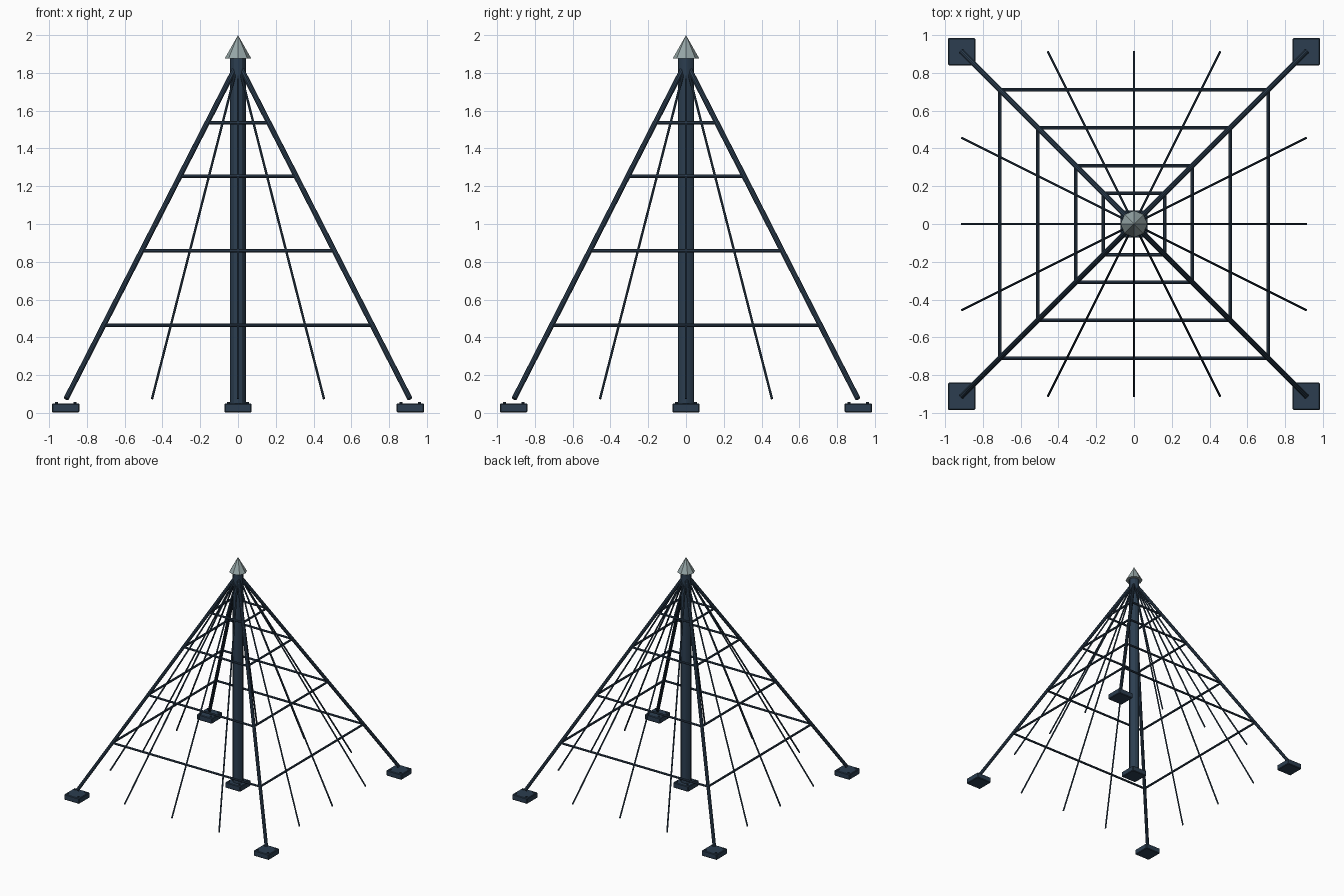
import bpy
import math
from mathutils import Vector

cube = bpy.data.objects.get("Cube")
if cube:
    bpy.data.objects.remove(cube, do_unlink=True)


def make_material(name, rgb):
    mat = bpy.data.materials.new(name)
    mat.use_nodes = True
    mat.diffuse_color = (*rgb, 1)
    mat.node_tree.nodes["Principled BSDF"].inputs["Base Color"].default_value = (*rgb, 1)
    return mat


STEEL = make_material("dark slate steel", (0.025, 0.048, 0.08))
GREY = make_material("pale grey metal", (0.30, 0.376, 0.381))


def finish(name, mat, smooth=False):
    obj = bpy.context.object
    obj.name = name
    obj.data.materials.append(mat)
    if smooth:
        bpy.ops.object.shade_smooth_by_angle()
    return obj


def rod(name, a, b, radius, sides=8, smooth=True):
    """Cylinder running from point a to point b."""
    a, b = Vector(a), Vector(b)
    axis = b - a
    bpy.ops.mesh.primitive_cylinder_add(
        vertices=sides, radius=radius, depth=axis.length, location=(a + b) / 2,
        rotation=axis.to_track_quat('Z', 'Y').to_euler())
    return finish(name, STEEL, smooth)


def foot(name, x, y):
    """Bevelled square plate with four bolts."""
    bpy.ops.mesh.primitive_cube_add(size=1, location=(x, y, 0.026))
    plate = finish(name + "_plate", STEEL)
    plate.scale = (0.145, 0.145, 0.048)
    bpy.ops.object.transform_apply(location=False, rotation=False, scale=True)
    bevel = plate.modifiers.new("bevel", 'BEVEL')
    bevel.width = 0.005
    bevel.segments = 1
    for dx in (-0.05, 0.05):
        for dy in (-0.05, 0.05):
            rod(name + "_bolt", (x + dx, y + dy, 0.04), (x + dx, y + dy, 0.057), 0.008)


APEX = 1.855
GROUND = 0.075
REACH = 0.91
CORNERS = [(1, 1), (-1, 1), (-1, -1), (1, -1)]

# Central mast with its plate and pointed cap
foot("mast", 0, 0)
rod("mast", (0, 0, 0.04), (0, 0, 1.88), 0.042, 12)
bpy.ops.mesh.primitive_cone_add(vertices=8, radius1=0.071, depth=0.125,
                                location=(0, 0, 1.9375))
finish("pointed_cap", GREY)

# Four corner cables and their anchor plates
for sx, sy in CORNERS:
    foot("corner_anchor", sx * 0.912, sy * 0.912)
    rod("corner_cable", (sx * REACH, sy * REACH, GROUND), (0, 0, APEX), 0.014, 10)

# Thin ropes, three on each side
for turn in range(4):
    angle = turn * math.pi / 2
    c, s = math.cos(angle), math.sin(angle)
    for offset in (-0.455, 0, 0.455):
        x, y = REACH * c - offset * s, REACH * s + offset * c
        rod("net_rope", (x, y, GROUND), (0, 0, APEX), 0.0065)

# Square rope rings stepping up the net
for z in (0.465, 0.858, 1.252, 1.536):
    half = REACH * (APEX - z) / (APEX - GROUND)
    for i, (ax, ay) in enumerate(CORNERS):
        bx, by = CORNERS[(i + 1) % 4]
        rod("ring_rope", (ax * half, ay * half, z), (bx * half, by * half, z), 0.009)
